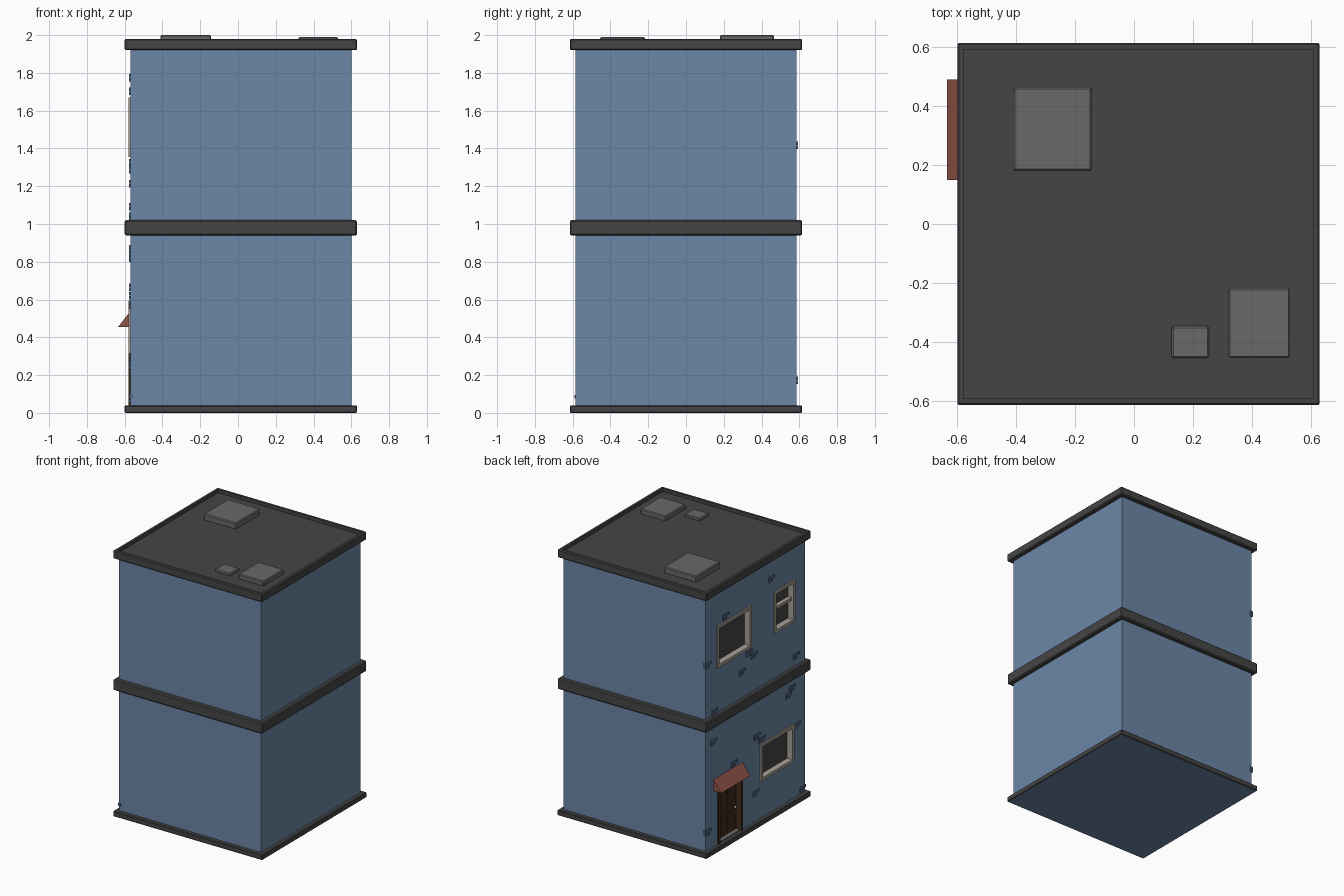
import bpy, bmesh
from mathutils import Vector

if "Cube" in bpy.data.objects:
    bpy.data.objects.remove(bpy.data.objects["Cube"])

def material(name, r, g, b):
    m = bpy.data.materials.new(name)
    m.diffuse_color = (r, g, b, 1)
    m.use_nodes = True
    m.node_tree.nodes["Principled BSDF"].inputs["Base Color"].default_value = m.diffuse_color
    return m

BLUE = material("wall_blue", 0.15, 0.24, 0.38)
BRICK = material("brick_blue", 0.09, 0.15, 0.24)
DARK = material("trim_dark", 0.06, 0.06, 0.06)
GREY = material("vent_grey", 0.14, 0.14, 0.14)
GLASS = material("glass", 0.06, 0.06, 0.06)
FRAME = material("frame_stone", 0.38, 0.35, 0.31)
WOOD = material("door_wood", 0.05, 0.025, 0.012)
RED = material("awning_red", 0.28, 0.09, 0.065)

def boxes(name, spans, mat, bevel=0):
    """One object from boxes given as (x0, x1, y0, y1, z0, z1)."""
    bm = bmesh.new()
    for x0, x1, y0, y1, z0, z1 in spans:
        for v in bmesh.ops.create_cube(bm, size=1)["verts"]:
            v.co = Vector((x0 + (v.co.x + .5) * (x1 - x0),
                           y0 + (v.co.y + .5) * (y1 - y0),
                           z0 + (v.co.z + .5) * (z1 - z0)))
    if bevel:
        bmesh.ops.bevel(bm, geom=bm.edges[:], offset=bevel, segments=1, affect='EDGES')
    return finish(name, bm, mat)

def finish(name, bm, mat):
    me = bpy.data.meshes.new(name)
    bm.to_mesh(me)
    bm.free()
    me.materials.append(mat)
    ob = bpy.data.objects.new(name, me)
    bpy.context.collection.objects.link(ob)
    return ob

WALL, BACK, FACE = -0.57, -0.53, -0.58   # wall plane, recess back, frame front
windows = {"upper_wide_window": (0.05, 0.457, 1.355, 1.67),
           "upper_sash_window": (-0.459, -0.215, 1.355, 1.67),
           "lower_window": (-0.45, -0.053, 0.315, 0.595)}
door = (0.155, 0.446, 0.04, 0.46)

# Walls with recessed openings
walls = boxes("walls", [(WALL, 0.60, -0.585, 0.585, 0.01, 1.95)], BLUE)
cutter = boxes("opening_cutter",
               [(-0.7, BACK, *o) for o in list(windows.values()) + [door]], BLUE)
cutter.hide_render = True
mod = walls.modifiers.new("openings", 'BOOLEAN')
mod.operation, mod.object, mod.solver = 'DIFFERENCE', cutter, 'EXACT'
bpy.context.view_layer.objects.active = walls
bpy.ops.object.modifier_apply(modifier="openings")
bpy.data.objects.remove(cutter)

# Base, floor band and roof slab
X0, X1, Y = -0.60, 0.63, 0.615
base = boxes("base_band", [(X0, X1, -Y, Y, 0, 0.04)], DARK, 0.005)
base.data.materials.append(BLUE)
for p in base.data.polygons:
    if p.normal.z < -0.9:
        p.material_index = 1
boxes("floor_band", [(X0, X1, -Y, Y, 0.94, 1.02)], DARK, 0.007)

# Roof slab with a sunken deck
bm = bmesh.new()
for v in bmesh.ops.create_cube(bm, size=1)["verts"]:
    v.co = Vector(((X0 + X1) / 2 + v.co.x * (X1 - X0), v.co.y * 2 * Y, 1.95 + v.co.z * 0.06))
bmesh.ops.bevel(bm, geom=bm.edges[:], offset=0.006, segments=1, affect='EDGES')
bm.normal_update()
top = max(bm.faces, key=lambda f: f.calc_center_median().z)
bmesh.ops.inset_region(bm, faces=[top], thickness=0.024)
deck = bmesh.ops.extrude_face_region(bm, geom=[top])["geom"]
for v in deck:
    if isinstance(v, bmesh.types.BMVert):
        v.co.z = 1.955
if top.is_valid:
    bm.faces.remove(top)
finish("roof", bm, DARK)

# Rooftop vents
for name, s in {"large_vent": (-0.41, -0.143, 0.18, 0.465, 1.95, 2.0),
                "medium_vent": (0.32, 0.53, -0.455, -0.218, 1.95, 1.99),
                "small_vent": (0.128, 0.255, -0.455, -0.347, 1.95, 1.975)}.items():
    boxes(name, [s], GREY, 0.006)

def surround(y0, y1, z0, z1, w, sill=True):
    parts = [(FACE, BACK, y0, y0 + w, z0, z1), (FACE, BACK, y1 - w, y1, z0, z1),
             (FACE, BACK, y0 + w, y1 - w, z1 - w, z1)]
    if sill:
        parts.append((FACE, BACK, y0 + w, y1 - w, z0, z0 + w))
    return parts

# Windows
for name, (y0, y1, z0, z1) in windows.items():
    parts = surround(y0, y1, z0, z1, 0.024)
    if "sash" in name:
        parts.append((-0.565, BACK, y0 + 0.024, y1 - 0.024, 1.518, 1.54))
    boxes(name + "_frame", parts, FRAME)
    boxes(name + "_glass", [(-0.535, -0.525, y0 + .01, y1 - .01, z0 + .01, z1 - .01)], GLASS)

# Door with frame, raised panels and knob
y0, y1, z0, z1 = door
boxes("door_frame", surround(*door, 0.022, False), WOOD)
boxes("door_step", [(WALL, BACK, y0 + .022, y1 - .022, 0.03, 0.046)], GREY)
ym = (y0 + y1) / 2
boxes("door_leaf", [(-0.536, -0.525, y0 + .01, y1 - .01, z0, z1 - .01)] +
      [(-0.54, -0.53, c - .045, c + .045, a, b) for c in (ym - .06, ym + .06)
       for a, b in ((0.075, 0.2), (0.235, 0.41))], WOOD)
bm = bmesh.new()
bmesh.ops.create_uvsphere(bm, u_segments=10, v_segments=6, radius=0.01)
bmesh.ops.translate(bm, vec=(-0.546, 0.197, 0.215), verts=bm.verts)
finish("door_knob", bm, FRAME)

# Wedge awning over the door
bm = bmesh.new()
end = bm.faces.new([bm.verts.new((x, 0.15, z)) for x, z in
                    ((-0.635, 0.455), (-0.565, 0.455), (-0.565, 0.545))])
ext = bmesh.ops.extrude_face_region(bm, geom=[end])["geom"]
bmesh.ops.translate(bm, vec=(0, 0.34, 0),
                    verts=[v for v in ext if isinstance(v, bmesh.types.BMVert)])
bmesh.ops.recalc_face_normals(bm, faces=bm.faces[:])
finish("awning", bm, RED)

# Scattered exposed bricks: a long course above a short one
spots = [(-.19, 1.776), (.35, 1.703), (-.48, 1.093), (.557, 1.417), (.075, 1.325),
         (.017, 1.288), (.156, 1.214), (.48, 1.041), (-.435, .871), (-.39, .83),
         (.49, .82), (-.018, .667), (-.076, .622), (-.49, .571), (.25, .568),
         (-.007, .252), (-.555, .075), (.557, .173)]
bricks = []
for y, z in spots:
    bricks += [(-0.577, -0.555, y - .035, y + .035, z, z + .019),
               (-0.577, -0.555, y - .01, y + .035, z - .021, z - .002)]
boxes("exposed_bricks", bricks, BRICK)
